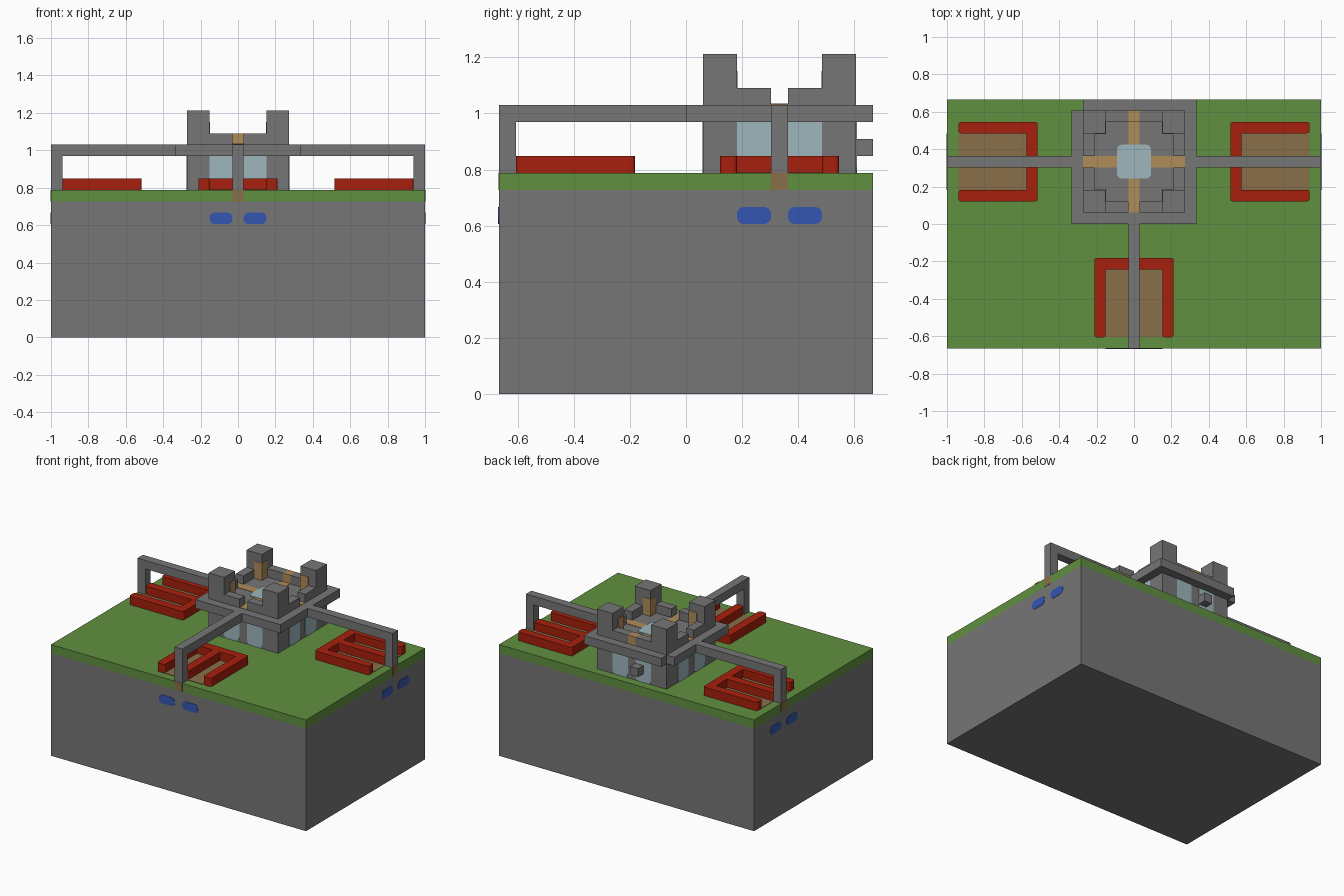
import bpy
import bmesh
from math import cos, sin, pi
from mathutils import Matrix, Vector

cube = bpy.data.objects.get("Cube")
if cube:
    bpy.data.objects.remove(cube, do_unlink=True)

U = 2 / 33           # one block
KEEP_Y = 5.5         # keep centre, in blocks from the middle of the plot


def material(name, *rgb):
    m = bpy.data.materials.new(name)
    m.use_nodes = True
    m.diffuse_color = (*rgb, 1)
    bsdf = next(n for n in m.node_tree.nodes if n.type == 'BSDF_PRINCIPLED')
    bsdf.inputs["Base Color"].default_value = (*rgb, 1)
    return m


STONE = material("stone grey", .18, .18, .18)
GRASS = material("grass green", .12, .28, .052)
RED = material("fence red", .39, .014, .004)
WATER = material("water blue", .034, .093, .445)
GLASS = material("pale glass", .337, .468, .515)
WOOD = material("tan wood", .43, .266, .098)
SOIL = material("brown soil", .25, .156, .065)


def box(name, xs, ys, zs, mat, turn=0, round_axis=None, radius=0, where=None):
    """Block from (min, max) ranges about the keep centre, turned by quarter turns.
    Edges along round_axis that pass the where test are rounded."""
    lo, hi = Vector((xs[0], ys[0], zs[0])), Vector((xs[1], ys[1], zs[1]))
    bm = bmesh.new()
    bmesh.ops.create_cube(bm, size=1)
    for v in bm.verts:
        v.co = Vector([(lo[i] + hi[i]) / 2 + v.co[i] * (hi[i] - lo[i]) for i in range(3)])
    if round_axis is not None:
        picked = []
        for e in bm.edges:
            a, b = (v.co for v in e.verts)
            along = abs((b - a).normalized()[round_axis]) > .9
            if along and (where is None or where((a + b) / 2)):
                picked.append(e)
        bmesh.ops.bevel(bm, geom=picked, offset=radius, segments=4, profile=.5, affect='EDGES')
    spin = Matrix.Rotation(turn * pi / 2, 4, 'Z')
    bm.transform(Matrix.Scale(U, 4) @ Matrix.Translation((0, KEEP_Y, 0)) @ spin)
    me = bpy.data.meshes.new(name)
    bm.to_mesh(me)
    bm.free()
    me.materials.append(mat)
    ob = bpy.data.objects.new(name, me)
    bpy.context.collection.objects.link(ob)
    return ob


# Ground
box("bedrock", (-16.5, 16.5), (-16.5, 5.5), (0, 12), STONE)
box("lawn", (-16.5, 16.5), (-16.5, 5.5), (12, 13), GRASS)

# Keep body, roof slab with one notched corner
box("keep_body", (-4.5, 4.5), (-4.5, 4.5), (13, 16), STONE)
box("roof_slab", (-5.5, 5.5), (-5.5, 4.5), (16, 17), STONE)
box("roof_slab_back", (-4.5, 5.5), (4.5, 5.5), (16, 17), STONE)

# Roof walkway, skylight and back gate
box("walkway_long", (-.5, .5), (-4.5, 4.5), (16.9, 17.04), WOOD)
box("walkway_cross", (-4.5, 4.5), (-.5, .5), (16.9, 17.04), WOOD)
box("skylight", (-1.5, 1.5), (-1.5, 1.5), (16.95, 17.08), GLASS, 0, 2, .45)
box("back_gate", (-.5, .5), (3.5, 4.5), (17, 18), WOOD)
box("back_lamp", (-1.5, -.5), (4.5, 5.5), (14, 15), STONE)

# Four matching sides: tower, tower door, parapets, windows
for turn in range(4):
    box("tower", (2.5, 4.5), (-4.5, -2.5), (17, 20), STONE, turn)
    box("tower_door", (2.46, 3.5), (-3.5, -2.46), (17, 19), WOOD, turn)
    for x in (-2.5, .5):
        box("parapet", (x, x + 2), (-4.5, -3.5), (17, 18), STONE, turn)
        box("window", (x, x + 2), (-4.54, -4.4), (13, 16), GLASS, turn, 1, .5,
            lambda p: p.z < 14)

# Three matching arms: front, right and left
for turn in (0, 1, 3):
    box("bridge_beam", (-.5, .5), (-16.5, -4.5), (16, 17), STONE, turn)
    box("bridge_post", (-.5, .5), (-16.5, -15.5), (13, 16), STONE, turn)
    box("post_footing", (-.5, .5), (-16.53, -15.5), (12, 13.02), SOIL, turn)
    box("field", (-2.5, 2.5), (-15.5, -9.5), (12.9, 13.04), SOIL, turn)
    box("fence_back", (-3.5, 3.5), (-9.5, -8.5), (13, 14), RED, turn, 2, .2,
        lambda p: p.y > -9)
    for x in (-3.5, -.5, 2.5):
        box("fence_rail", (x, x + 1), (-15.5, -9.5), (13, 14), RED, turn, 2, .25,
            lambda p: p.y < -15)
    for x in (-2.5, .5):
        box("water_outlet", (x, x + 2), (-16.54, -16.4), (10, 11), WATER, turn, 1, .4)
